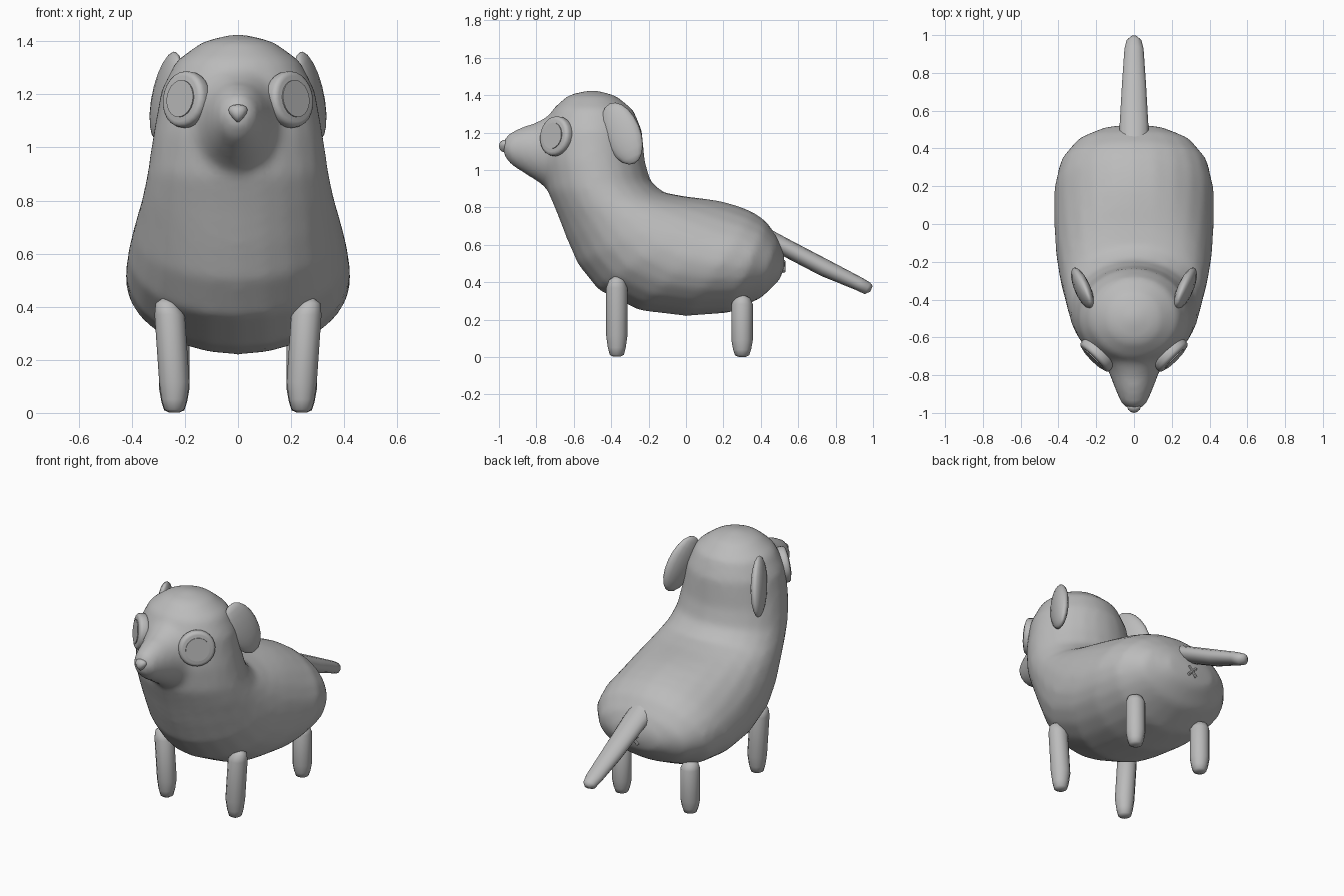
import bpy, bmesh, math
from mathutils import Matrix, Vector

cube = bpy.data.objects.get("Cube")
if cube:
    bpy.data.objects.remove(cube, do_unlink=True)

grey = bpy.data.materials.new("plain grey")
grey.use_nodes = True
grey.diffuse_color = (0.5, 0.5, 0.5, 1)
grey.node_tree.nodes["Principled BSDF"].inputs["Base Color"].default_value = (0.5, 0.5, 0.5, 1)


def loft(bm, rings, x=0.0, segs=20):
    """Closed skin over elliptic rings, each (point a, point b, half width) on the side plane."""
    loops = []
    for a, b, w in rings:
        a, b = Vector((x, *a)), Vector((x, *b))
        mid, arm = (a + b) / 2, (a - b) / 2
        loops.append([bm.verts.new(mid + arm * math.cos(t) + Vector((w * math.sin(t), 0, 0)))
                      for t in (math.tau * i / segs for i in range(segs))])
    faces = [bm.faces.new(loops[0]), bm.faces.new(loops[-1])]
    for p, q in zip(loops, loops[1:]):
        for i in range(segs):
            j = (i + 1) % segs
            faces.append(bm.faces.new((p[i], p[j], q[j], q[i])))
    bmesh.ops.recalc_face_normals(bm, faces=faces)


def finish(name, bm, angle=40):
    mesh = bpy.data.meshes.new(name)
    bm.to_mesh(mesh)
    bm.free()
    obj = bpy.data.objects.new(name, mesh)
    bpy.context.collection.objects.link(obj)
    mesh.materials.append(grey)
    bpy.ops.object.select_all(action="DESELECT")
    obj.select_set(True)
    bpy.context.view_layer.objects.active = obj
    bpy.ops.object.shade_smooth_by_angle(angle=math.radians(angle))
    return obj


def frame(centre, along, out):
    """Axes: x outward, y across, z along the part."""
    z = Vector(along).normalized()
    y = z.cross(Vector(out)).normalized()
    return Matrix.Translation(centre) @ Matrix((y.cross(z), y, z)).transposed().to_4x4()


# Body: crown of the head, down the neck, then back to the rump
bm = bmesh.new()
loft(bm, [
    ((-.53, 1.425), (-.47, 1.425), .03),
    ((-.63, 1.40), (-.37, 1.395), .135),
    ((-.71, 1.33), (-.28, 1.32), .235),
    ((-.76, 1.22), (-.235, 1.21), .29),
    ((-.765, 1.05), (-.22, 1.05), .32),
    ((-.74, .89), (-.19, .94), .34),
    ((-.69, .77), (-.12, .88), .358),
    ((-.64, .64), (0, .858), .378),
    ((-.58, .50), (.10, .847), .398),
    ((-.47, .36), (.19, .833), .415),
    ((-.25, .25), (.28, .808), .424),
    ((0, .22), (.36, .775), .424),
    ((.23, .237), (.43, .725), .39),
    ((.40, .315), (.49, .64), .30),
    ((.50, .41), (.52, .57), .16),
    ((.527, .48), (.527, .52), .03)], segs=24)
# Muzzle, blended into the body by the remesh
loft(bm, [
    ((-.60, 1.33), (-.62, .86), .19),
    ((-.72, 1.30), (-.72, .885), .165),
    ((-.80, 1.255), (-.79, .935), .13),
    ((-.88, 1.23), (-.87, .985), .10),
    ((-.95, 1.195), (-.94, 1.03), .07),
    ((-.98, 1.15), (-.975, 1.08), .035)])
body = finish("body", bm, 180)
blend = body.modifiers.new("blend", "REMESH")
blend.mode = "VOXEL"
blend.voxel_size = 0.022
blend.use_smooth_shade = True
relax = body.modifiers.new("relax", "SMOOTH")
relax.factor = 0.5
relax.iterations = 6

# Nose: rounded wedge, narrow at the bottom
bm = bmesh.new()
bmesh.ops.create_uvsphere(bm, u_segments=12, v_segments=8, radius=1)
for v in bm.verts:
    x, y, z = v.co
    v.co = (x * .05 * (.65 + .35 * z), -.968 + y * .032, 1.128 + z * .034)
finish("nose", bm, 60)

# Tail
bm = bmesh.new()
loft(bm, [
    ((.42, .70), (.36, .585), .08),
    ((.54, .635), (.50, .55), .078),
    ((.76, .52), (.72, .435), .065),
    ((.94, .425), (.905, .36), .052),
    ((.985, .398), (.955, .337), .04),
    ((.998, .38), (.985, .35), .018)], segs=14)
finish("tail", bm, 60)

# Small crossed mark under the tail
bm = bmesh.new()
for turn in (45, -45):
    bmesh.ops.create_cone(
        bm, cap_ends=True, segments=8, radius1=.009, radius2=.009, depth=.08,
        matrix=Matrix.Translation((0, .522, .485)) @ Matrix.Rotation(math.radians(turn), 4, "Y"))
finish("rump_mark", bm)

leg_shape = [(0.005, .02), (.03, .038), (.12, .048), (.27, .057), (.86, .057), (.96, .042), (1, .015)]
for side, s in (("left", 1), ("right", -1)):
    # Legs
    for place, y, top in (("front", -.37, .43), ("rear", .30, .33)):
        bm = bmesh.new()
        loft(bm, [((y - r, h * top), (y + r, h * top), r) for h, r in leg_shape],
             x=s * .24, segs=12)
        for v in bm.verts:
            v.co.x += s * max(0, v.co.z - .3) * .25
        finish(f"{place}_{side}_leg", bm, 60)

    # Ear: flattened oval hanging down and back
    bm = bmesh.new()
    bmesh.ops.create_uvsphere(
        bm, u_segments=16, v_segments=10, radius=1,
        matrix=frame((s * .272, -.342, 1.195), (s * .08, .13, -.31), (s, -.3, 0))
        @ Matrix.Diagonal((.04, .103, .178, 1)))
    finish(f"{side}_ear", bm, 60)

    # Eye: rimmed disc with a thin round plate
    out = Vector((s * .7, -.7, .12)).normalized()
    centre = Vector((s * .195, -.692, 1.18))
    turn = out.to_track_quat("Z", "Y").to_matrix().to_4x4()
    for part, radius, depth, shift in (("eye", .107, .06, 0), ("pupil", .07, .008, .031)):
        bm = bmesh.new()
        bmesh.ops.create_cone(
            bm, cap_ends=True, segments=24, radius1=radius, radius2=radius, depth=depth,
            matrix=Matrix.Translation(centre + out * shift) @ turn)
        if part == "eye":
            rim = [e for e in bm.edges if any(len(f.verts) > 4 for f in e.link_faces)]
            bmesh.ops.bevel(bm, geom=rim, offset=.02, segments=3, affect="EDGES", profile=.5)
        finish(f"{side}_{part}", bm)
